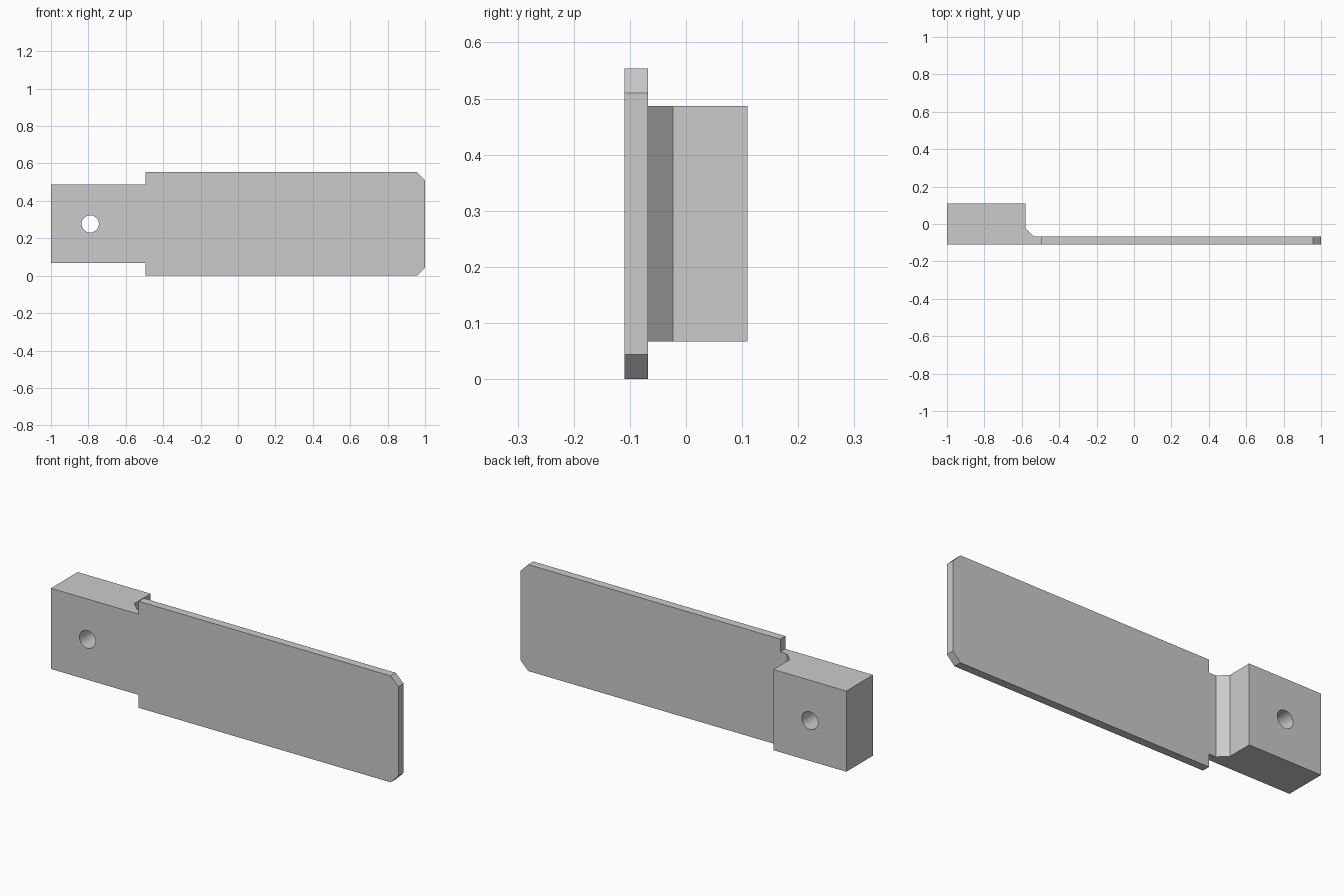
import bpy
from math import pi, cos, sin, radians

cube = bpy.data.objects.get("Cube")
if cube:
    bpy.data.objects.remove(cube, do_unlink=True)

grey = bpy.data.materials.new("plain grey")
grey.use_nodes = True
colour = (0.6, 0.6, 0.6, 1)
grey.diffuse_color = colour
grey.node_tree.nodes["Principled BSDF"].inputs["Base Color"].default_value = colour


def prism(name, points, place, low, high):
    """Extrude a 2D outline; place(u, v, w) maps it into space."""
    n = len(points)
    verts = [place(u, v, w) for w in (low, high) for u, v in points]
    faces = [tuple(range(n)), tuple(reversed(range(n, 2 * n)))]
    faces += [(i, i + n, (i + 1) % n + n, (i + 1) % n) for i in range(n)]
    mesh = bpy.data.meshes.new(name)
    mesh.from_pydata(verts, [], faces)
    mesh.materials.append(grey)
    obj = bpy.data.objects.new(name, mesh)
    bpy.context.collection.objects.link(obj)
    # Make every normal point outwards
    bpy.ops.object.select_all(action="DESELECT")
    bpy.context.view_layer.objects.active = obj
    obj.select_set(True)
    bpy.ops.object.mode_set(mode="EDIT")
    bpy.ops.mesh.select_all(action="SELECT")
    bpy.ops.mesh.normals_make_consistent(inside=False)
    bpy.ops.object.mode_set(mode="OBJECT")
    return obj


def along_y(u, v, w):
    return (u, w, v)


def along_z(u, v, w):
    return (u, v, w)


def cut(target, tool, operation):
    mod = target.modifiers.new("cut", "BOOLEAN")
    mod.operation, mod.object, mod.solver = operation, tool, "EXACT"
    tool.hide_render = True
    bpy.context.view_layer.objects.active = target
    bpy.ops.object.modifier_apply(modifier=mod.name)
    bpy.data.objects.remove(tool, do_unlink=True)


# Front outline: narrow shank, shoulders, wide blade with clipped corners
mid, shank, blade, step, clip = 0.277, 0.21, 0.277, -0.495, 0.044
lower = [(-1, -shank), (step, -shank), (step, -blade),
         (1 - clip, -blade), (1, clip - blade)]
outline = [(x, mid + z) for x, z in lower]
outline += [(x, mid - z) for x, z in reversed(lower)]
body = prism("shank_and_blade", outline, along_y, -0.3, 0.3)

# Thickness profile: thick shank, bevelled foot, thin blade
front, back, thin = -0.11, 0.11, -0.068
profile = [(-1.2, front), (1.2, front), (1.2, thin), (-0.535, thin),
           (-0.58, -0.023), (-0.58, back), (-1.2, back)]
cut(body, prism("thickness_tool", profile, along_z, -0.3, 0.9), "INTERSECT")

# Round hole through the shank
sides = 48
circle = [(-0.79 + 0.046 * cos(2 * pi * i / sides),
           mid + 0.046 * sin(2 * pi * i / sides)) for i in range(sides)]
cut(body, prism("hole_tool", circle, along_y, -0.4, 0.4), "DIFFERENCE")

bpy.ops.object.select_all(action="DESELECT")
bpy.context.view_layer.objects.active = body
body.select_set(True)
bpy.ops.object.shade_smooth_by_angle(angle=radians(25))
